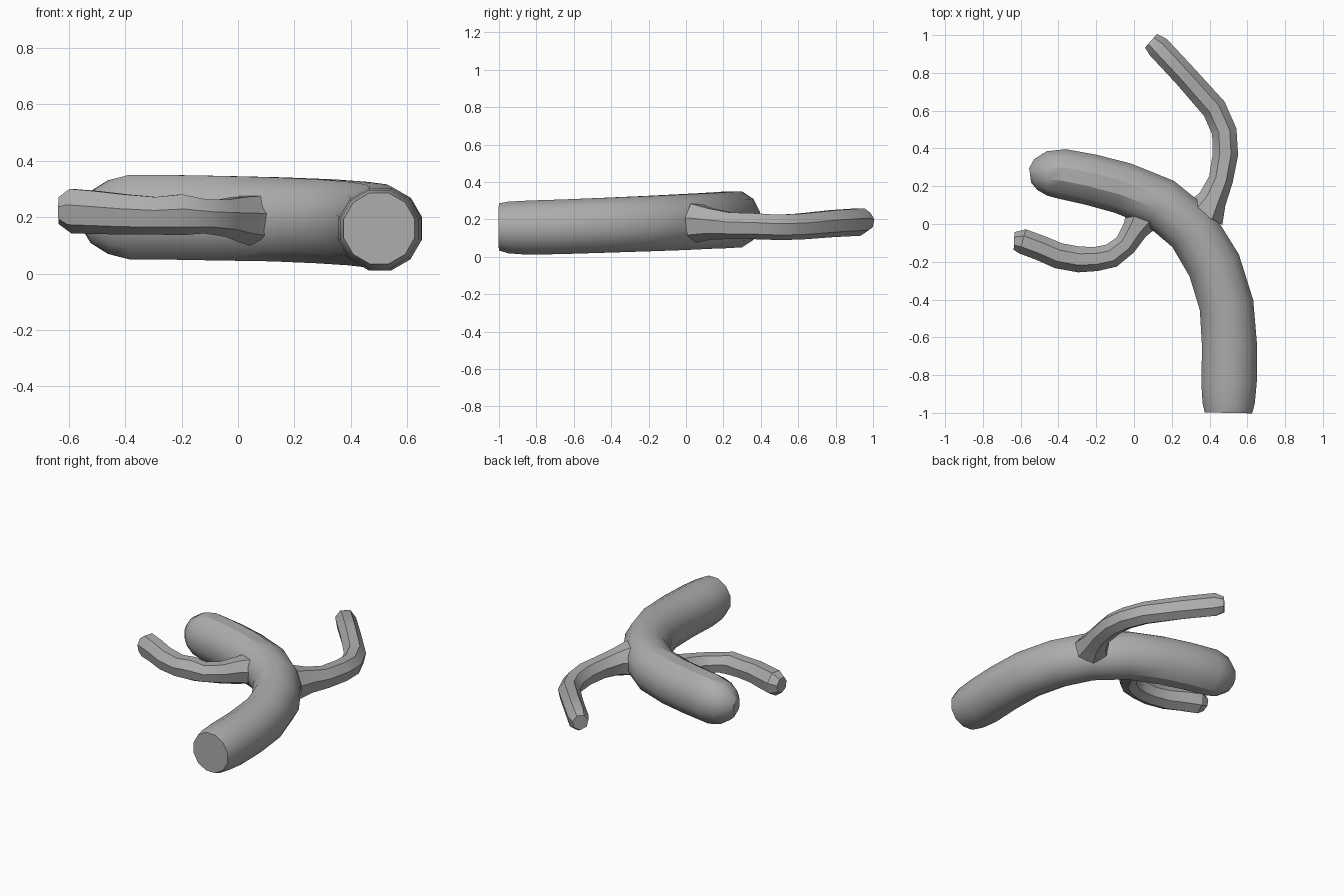
import bpy, bmesh, math
from mathutils import Vector

grey = bpy.data.materials.new("plain grey")
grey.diffuse_color = (0.42, 0.42, 0.42, 1)


def sweep(name, stations, sides, turn=0.0, angle=32):
    """Tube through stations of (x, y, z, half width, half height), rings kept upright."""
    bm = bmesh.new()
    centres = [Vector(s[:3]) for s in stations]
    rings = []
    for i, (x, y, z, w, h) in enumerate(stations):
        along = centres[min(i + 1, len(centres) - 1)] - centres[max(i - 1, 0)]
        along.z = 0
        along.normalize()
        side = Vector((along.y, -along.x, 0))
        ring = []
        for k in range(sides):
            a = 2 * math.pi * (k + turn) / sides
            p = centres[i] + side * (w * math.cos(a)) + Vector((0, 0, h * math.sin(a)))
            ring.append(bm.verts.new(p))
        rings.append(ring)
    for a, b in zip(rings, rings[1:]):
        for k in range(sides):
            n = (k + 1) % sides
            bm.faces.new((a[k], a[n], b[n], b[k]))
    bm.faces.new(rings[0][::-1])
    bm.faces.new(rings[-1])
    bmesh.ops.recalc_face_normals(bm, faces=bm.faces)
    mesh = bpy.data.meshes.new(name)
    bm.to_mesh(mesh)
    bm.free()
    mesh.materials.append(grey)
    obj = bpy.data.objects.new(name, mesh)
    bpy.context.collection.objects.link(obj)
    bpy.ops.object.select_all(action='DESELECT')
    obj.select_set(True)
    bpy.context.view_layer.objects.active = obj
    bpy.ops.object.shade_smooth_by_angle(angle=math.radians(angle))
    return obj


# Thick curved trunk: flat cut at the front, rounded at the far end
sweep("trunk", [
    (0.500, -1.00, 0.160, 0.130, 0.130),
    (0.501, -0.95, 0.157, 0.143, 0.143),
    (0.503, -0.84, 0.156, 0.152, 0.150),
    (0.506, -0.65, 0.161, 0.151, 0.151),
    (0.490, -0.43, 0.169, 0.149, 0.152),
    (0.425, -0.22, 0.177, 0.148, 0.153),
    (0.310, -0.03, 0.185, 0.146, 0.154),
    (0.140, 0.110, 0.192, 0.143, 0.154),
    (-0.06, 0.190, 0.196, 0.142, 0.155),
    (-0.23, 0.235, 0.199, 0.140, 0.155),
    (-0.38, 0.265, 0.200, 0.137, 0.155),
    (-0.46, 0.267, 0.200, 0.122, 0.135),
    (-0.52, 0.262, 0.200, 0.085, 0.095),
    (-0.55, 0.258, 0.200, 0.040, 0.045),
], 12, turn=0.5)

# Long thin branch bending back behind the trunk
sweep("back_branch", [
    (0.370, 0.050, 0.185, 0.115, 0.110),
    (0.415, 0.130, 0.180, 0.078, 0.088),
    (0.460, 0.235, 0.170, 0.066, 0.075),
    (0.484, 0.370, 0.167, 0.069, 0.073),
    (0.478, 0.490, 0.161, 0.068, 0.071),
    (0.425, 0.610, 0.165, 0.068, 0.073),
    (0.270, 0.785, 0.181, 0.064, 0.076),
    (0.130, 0.935, 0.190, 0.064, 0.077),
    (0.090, 0.970, 0.190, 0.050, 0.050),
], 7, turn=0.25, angle=30)

# Short branch hooking out of the inner bend
sweep("inner_branch", [
    (0.060, 0.060, 0.190, 0.110, 0.095),
    (0.005, -0.03, 0.195, 0.070, 0.085),
    (-0.045, -0.11, 0.200, 0.062, 0.070),
    (-0.120, -0.168, 0.205, 0.066, 0.063),
    (-0.200, -0.185, 0.212, 0.066, 0.076),
    (-0.290, -0.188, 0.208, 0.070, 0.070),
    (-0.400, -0.168, 0.213, 0.070, 0.075),
    (-0.500, -0.125, 0.220, 0.068, 0.080),
    (-0.590, -0.092, 0.225, 0.068, 0.083),
    (-0.635, -0.090, 0.225, 0.048, 0.050),
], 7, turn=0.25, angle=30)
